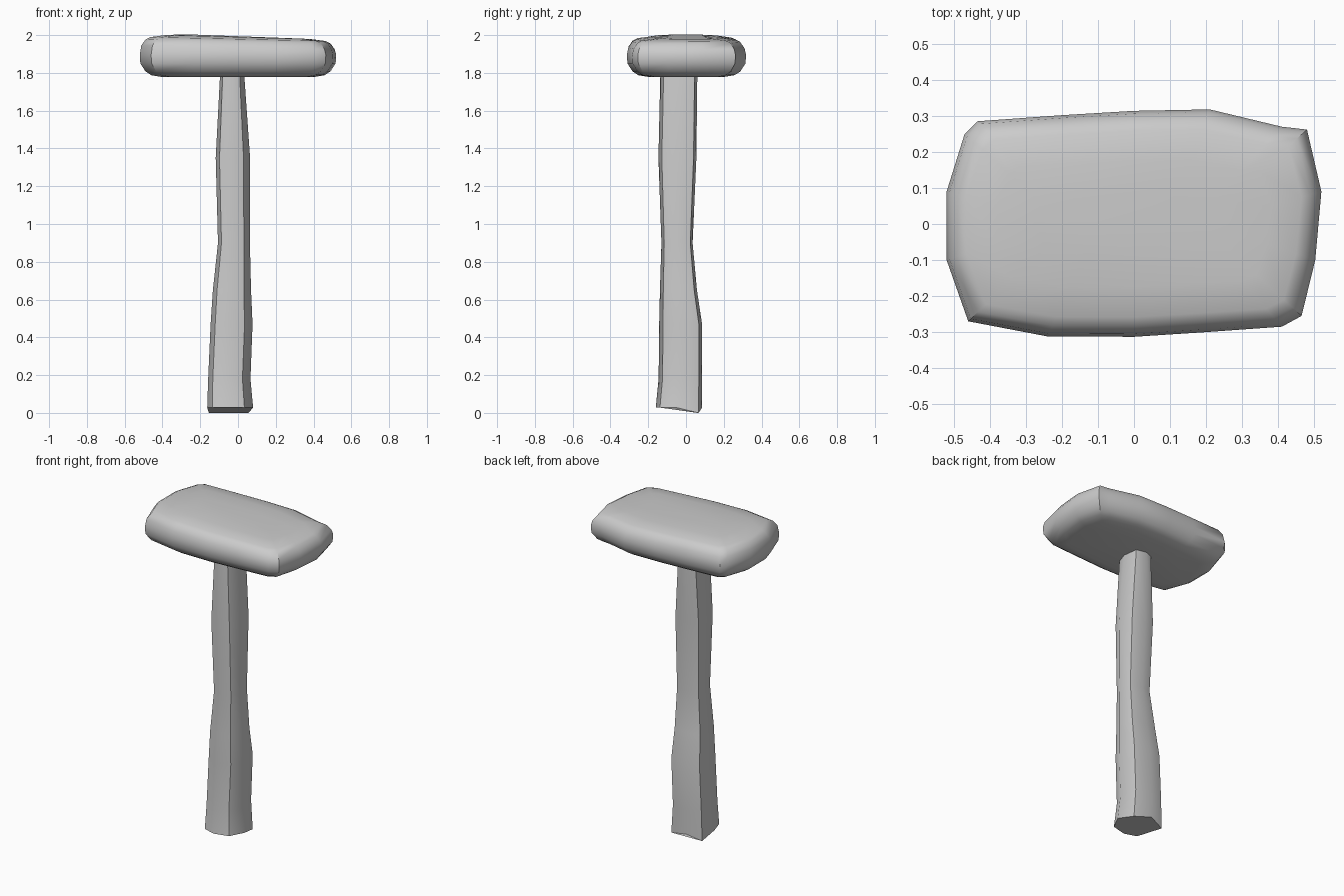
import bpy, bmesh

if "Cube" in bpy.data.objects:
    bpy.data.objects.remove(bpy.data.objects["Cube"])


def loft(name, rings, angle):
    """Skin a list of equal-length rings and cap both ends."""
    bm = bmesh.new()
    loops = [[bm.verts.new(p) for p in ring] for ring in rings]
    n = len(loops[0])
    for a, b in zip(loops, loops[1:]):
        for i in range(n):
            j = (i + 1) % n
            bm.faces.new((a[i], a[j], b[j], b[i]))
    bm.faces.new(loops[0][::-1])
    bm.faces.new(loops[-1])
    bmesh.ops.recalc_face_normals(bm, faces=bm.faces[:])
    me = bpy.data.meshes.new(name)
    bm.to_mesh(me)
    bm.free()
    ob = bpy.data.objects.new(name, me)
    bpy.context.collection.objects.link(ob)
    bpy.ops.object.select_all(action='DESELECT')
    ob.select_set(True)
    bpy.context.view_layer.objects.active = ob
    bpy.ops.object.shade_smooth_by_angle(angle=angle)
    return ob


# Hammer head: uneven rounded slab from an outline with inset rings
outline = [(-.52, -.10), (-.46, -.27), (-.24, -.312), (0, -.313), (.2, -.30),
           (.41, -.285), (.465, -.255), (.503, -.10), (.52, .09), (.48, .262),
           (.41, .27), (.21, .318), (0, .314), (-.2, .302), (-.435, .285),
           (-.47, .25), (-.52, .09)]
levels = [(.12, 1.778), (.06, 1.788), (.03, 1.808), (.003, 1.85), (0, 1.895),
          (.008, 1.935), (.03, 1.966), (.055, 1.979), (.14, 1.99), (.24, 1.994)]


def head_ring(inset, z):
    tilt = .02 if z > 1.93 else 0      # top leans down to the right
    return [(x * (1 - inset / .52), y * (1 - inset / .315),
             z - tilt * x) for x, y in outline]


loft("hammer_head", [head_ring(*lv) for lv in levels], .6)

# Handle: hewn eight-sided section, sharp at the back corners
section = [(-.93, .80), (-.15, 1), (.80, .85), (1, -.10),
           (.62, -.82), (-.15, -1), (-.78, -.80), (-1, -.10)]
# z, min x, max x, min y, max y
stations = [(.02, -.163, .08, -.16, .085), (.18, -.158, .066, -.145, .085),
            (.47, -.145, .077, -.142, .085), (.65, -.133, .069, -.138, .058),
            (.90, -.106, .063, -.13, .035), (1.35, -.118, .064, -.146, .055),
            (1.79, -.095, .033, -.136, .06)]


def handle_ring(k, z, x0, x1, y0, y1):
    ring = []
    for i, (u, v) in enumerate(section):
        dz = 0
        if k == 0:
            dz = -.02 if i in (0, 2) else .008   # back corners hang lowest
        ring.append(((x0 + x1) / 2 + u * (x1 - x0) / 2,
                     (y0 + y1) / 2 + v * (y1 - y0) / 2, z + dz))
    return ring


loft("handle", [handle_ring(k, *s) for k, s in enumerate(stations)], .75)
